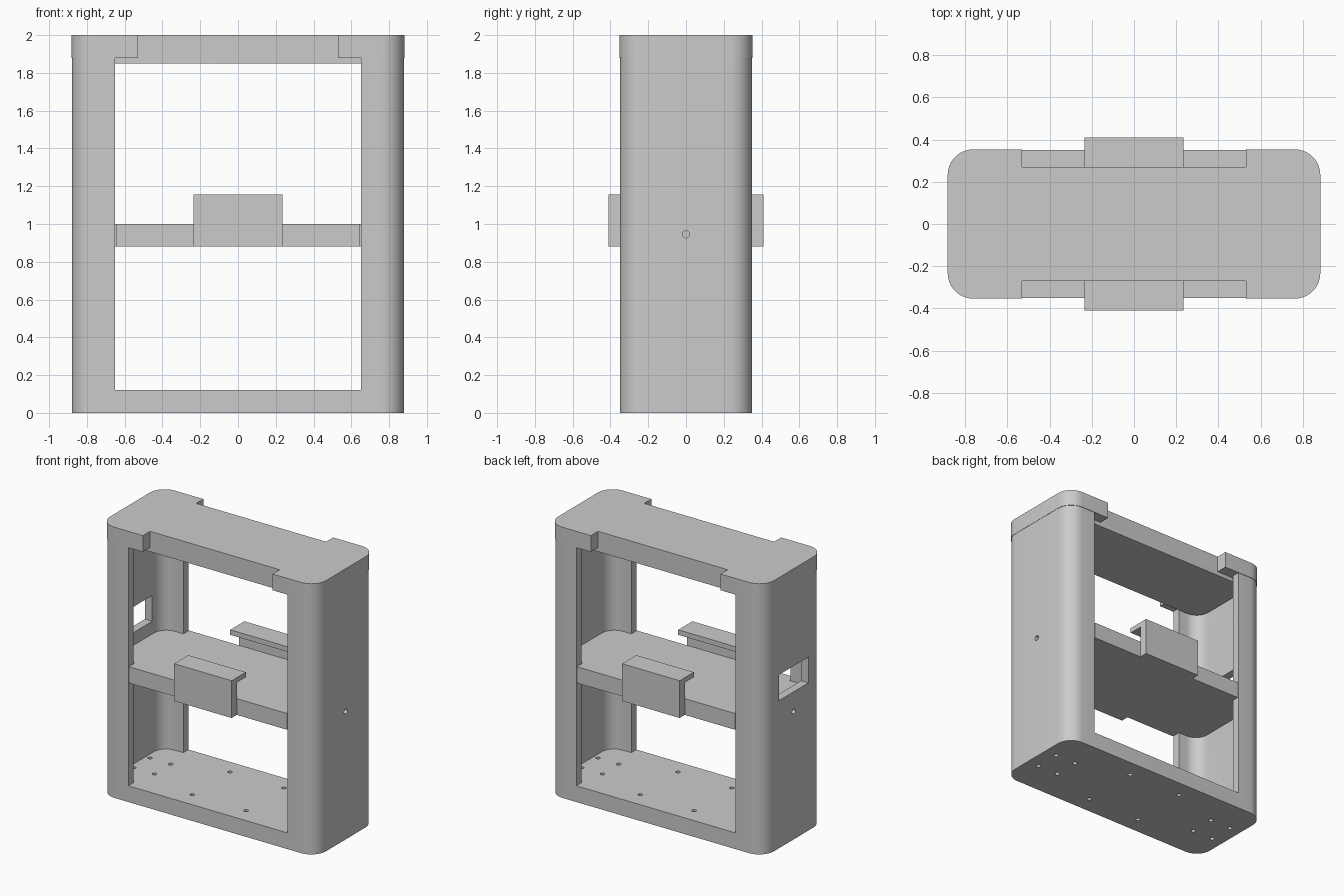
import bpy, bmesh, math
from mathutils import Vector

if "Cube" in bpy.data.objects:
    bpy.data.objects.remove(bpy.data.objects["Cube"])

grey = bpy.data.materials.new("plain_grey")
grey.diffuse_color = (0.6, 0.6, 0.6, 1)
grey.use_nodes = True
grey.node_tree.nodes["Principled BSDF"].inputs["Base Color"].default_value = grey.diffuse_color


def outline(hx, hy, r, extra=(), steps=10):
    """Rounded rectangle with extra points per quarter, mirrored to all four."""
    q = []
    for i in range(steps + 1):
        a = math.pi / 2 * i / steps
        q.append((hx - r + r * math.cos(a), hy - r + r * math.sin(a)))
    q += list(extra)
    left = [(-x, y) for x, y in reversed(q)]
    top = q + left
    return top + [(-x, -y) for x, y in top]


def circle(cx, cy, r, n=16):
    return [(cx + r * math.cos(2 * math.pi * i / n),
             cy + r * math.sin(2 * math.pi * i / n)) for i in range(n)]


def prism(name, pts, lo, hi, along_x=False):
    """Extrude a closed outline along z, or a (y, z) outline along x."""
    bm = bmesh.new()
    place = (lambda p: (lo, p[0], p[1])) if along_x else (lambda p: (p[0], p[1], lo))
    face = bm.faces.new([bm.verts.new(place(p)) for p in pts])
    geo = bmesh.ops.extrude_face_region(bm, geom=[face])
    move = Vector((hi - lo, 0, 0)) if along_x else Vector((0, 0, hi - lo))
    bmesh.ops.translate(bm, vec=move,
                        verts=[v for v in geo["geom"] if isinstance(v, bmesh.types.BMVert)])
    bmesh.ops.recalc_face_normals(bm, faces=bm.faces[:])
    mesh = bpy.data.meshes.new(name)
    bm.to_mesh(mesh)
    bm.free()
    obj = bpy.data.objects.new(name, mesh)
    bpy.context.collection.objects.link(obj)
    mesh.materials.append(grey)
    return obj


def activate(obj):
    bpy.ops.object.select_all(action='DESELECT')
    obj.select_set(True)
    bpy.context.view_layer.objects.active = obj


def cut(obj, cutter):
    cutter.hide_render = True
    mod = obj.modifiers.new("cut", 'BOOLEAN')
    mod.operation = 'DIFFERENCE'
    mod.solver = 'EXACT'
    mod.object = cutter
    activate(obj)
    bpy.ops.object.modifier_apply(modifier=mod.name)
    bpy.data.objects.remove(cutter)


# Outer frame: rounded block hollowed from above, open at front and back
frame = prism("frame", outline(0.88, 0.35, 0.12), 0, 1.88)
cut(frame, prism("cavity", outline(0.82, 0.29, 0.1, [(0.65, 0.29), (0.65, 1)]), 0.12, 3))

# Floor screw holes
spots = [(0.22, 0.22), (0.615, 0.095), (0.785, 0.095)]
for x, y in spots:
    for sx in (-1, 1):
        for sy in (-1, 1):
            cut(frame, prism("hole", circle(sx * x, sy * y, 0.016), -0.1, 0.3))

# Side screw holes, and the cable window in the left wall
for lo, hi in ((0.7, 1), (-1, -0.7)):
    cut(frame, prism("hole", circle(0, 0.945, 0.019), lo, hi, True))
cut(frame, prism("window", [(-0.17, 1.09), (0.17, 1.09), (0.17, 1.28), (-0.17, 1.28)],
                 -1, -0.7, True))

# Middle shelf with tongues that fill the front and back openings
shelf = prism("shelf", outline(0.815, 0.285, 0.1, [(0.645, 0.285), (0.645, 0.35)]), 0.88, 1.0)

# Hooked plates on the front and back of the shelf
hook = [(0.35, 0.88), (0.41, 0.88), (0.41, 1.155), (0.245, 1.155), (0.245, 1.118), (0.35, 1.118)]
front_hook = prism("front_hook", [(-y, z) for y, z in hook], -0.235, 0.235, True)
back_hook = prism("back_hook", hook, -0.235, 0.235, True)

# Lid with front and back notches, and the plug that drops into the frame
lid = prism("lid", outline(0.882, 0.353, 0.12, [(0.53, 0.353), (0.53, 0.27)]), 1.88, 2.0)
lid_plug = prism("lid_plug", outline(0.81, 0.27, 0.1), 1.85, 1.88)

for part in (frame, shelf, front_hook, back_hook, lid, lid_plug):
    activate(part)
    bpy.ops.object.shade_smooth_by_angle(angle=math.radians(30))
